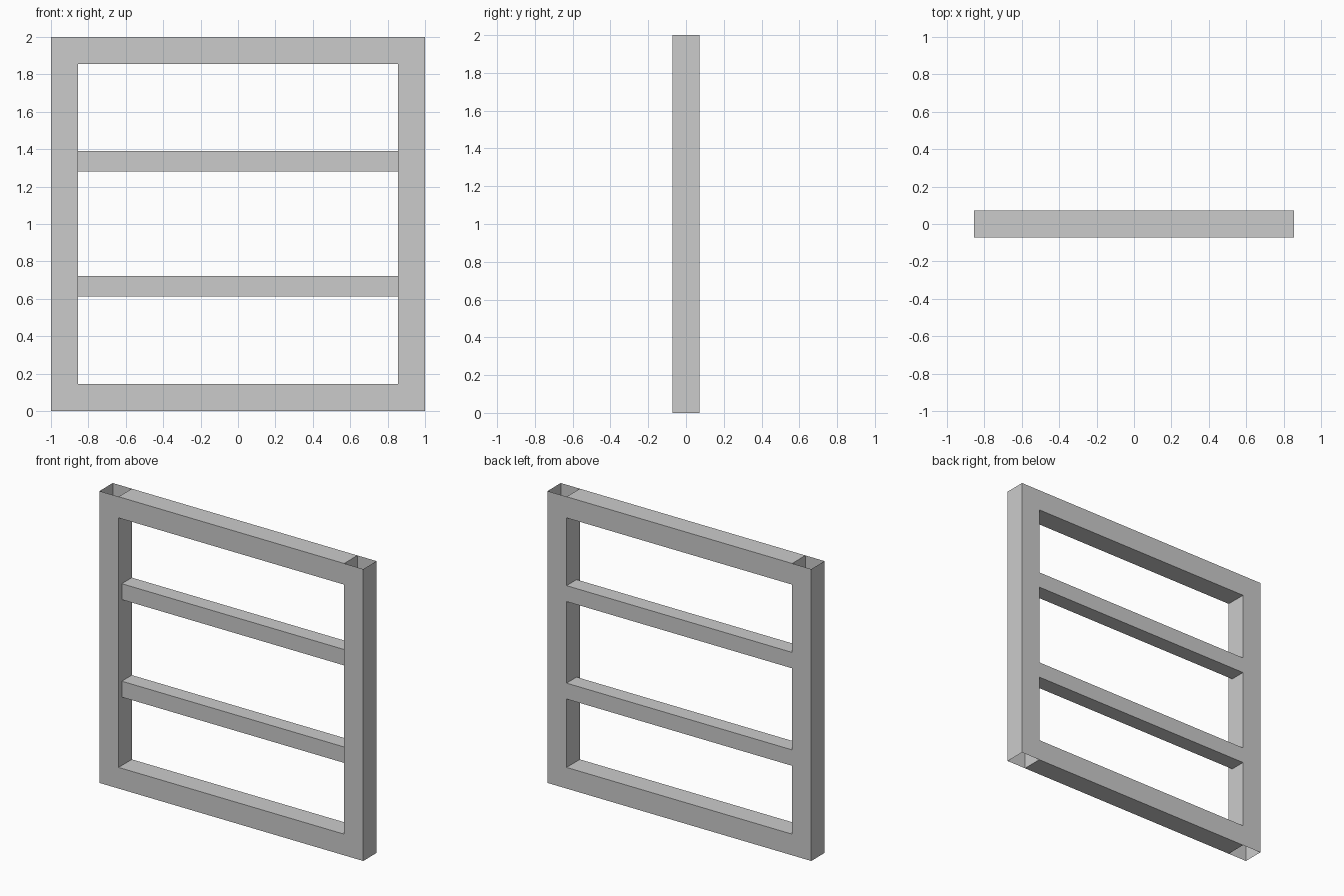
import bpy

if "Cube" in bpy.data.objects:
    bpy.data.objects.remove(bpy.data.objects["Cube"])

W = 0.145            # frame section width
D = 0.072            # half depth of the frame
IN = 1 - W           # inner edge of the uprights


def tube(name, lo, hi, axis):
    """Box from lo to hi with the two ends along axis left open."""
    a, b = (axis + 1) % 3, (axis + 2) % 3
    verts = []
    for end in (lo, hi):
        for u, v in ((0, 0), (1, 0), (1, 1), (0, 1)):
            p = [0, 0, 0]
            p[axis] = end[axis]
            p[a] = (lo, hi)[u][a]
            p[b] = (lo, hi)[v][b]
            verts.append(p)
    faces = [(i, (i + 1) % 4, (i + 1) % 4 + 4, i + 4) for i in range(4)]
    mesh = bpy.data.meshes.new(name)
    mesh.from_pydata(verts, [], faces)
    obj = bpy.data.objects.new(name, mesh)
    bpy.context.collection.objects.link(obj)
    return obj


# Uprights: full-height tubes, open at top and bottom
tube("left_upright", (-1, -D, 0), (-IN, D, 2), 2)
tube("right_upright", (IN, -D, 0), (1, D, 2), 2)

# Rails between the uprights
tube("bottom_rail", (-IN, -D, 0), (IN, D, W), 0)
tube("top_rail", (-IN, -D, 2 - W), (IN, D, 2), 0)

# Thinner crossbars, flush with the back of the frame
for name, z in (("lower_crossbar", 0.668), ("upper_crossbar", 1.336)):
    tube(name, (-IN, D - 0.109, z - 0.0545), (IN, D, z + 0.0545), 0)
